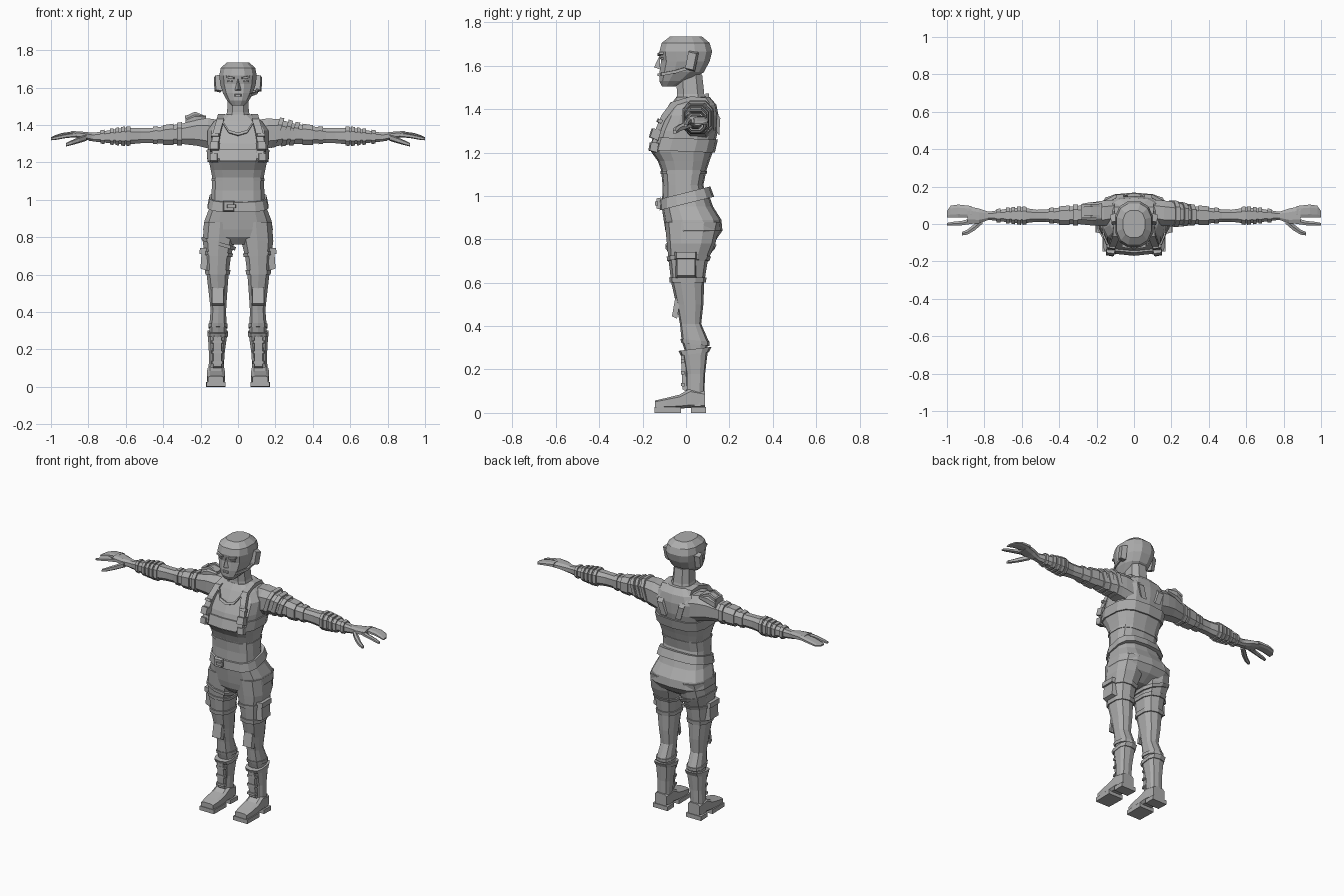
import bpy, math
from mathutils import Vector, Euler

grey = bpy.data.materials.new("plain grey")
grey.diffuse_color = (0.42, 0.42, 0.42, 1)


def make(name, verts, faces, side=0):
    """side 0: as given, 1: also mirrored across x, -1: only the mirrored copy."""
    vs, fs = [], []
    if side >= 0:
        vs, fs = list(verts), list(faces)
    if side:
        k = len(vs)
        vs += [(-v[0], v[1], v[2]) for v in verts]
        fs += [[k + i for i in reversed(f)] for f in faces]
    me = bpy.data.meshes.new(name)
    me.from_pydata(vs, [], fs)
    me.materials.append(grey)
    ob = bpy.data.objects.new(name, me)
    bpy.context.collection.objects.link(ob)
    return ob


def bridge(name, rings, side=0, flip=False):
    n = len(rings[0])
    verts = [p for r in rings for p in r]
    faces = [[i * n + j, i * n + (j + 1) % n, (i + 1) * n + (j + 1) % n, (i + 1) * n + j]
             for i in range(len(rings) - 1) for j in range(n)]
    faces += [list(range(n))[::-1], list(range(len(verts) - n, len(verts)))]
    if flip:
        faces = [f[::-1] for f in faces]
    return make(name, verts, faces, side)


def loft(name, axis, rows, n=10, p=0.75, side=0, tilt=(0, 0)):
    """rows: (t, a0, a1, b0, b1), rounded-box sections along an axis."""
    rings = []
    for t, a0, a1, b0, b1 in rows:
        ring = []
        for k in range(n):
            w = 2 * math.pi * (k + 0.5) / n
            c, s = math.cos(w), math.sin(w)
            da = math.copysign(abs(c) ** p, c) * (a1 - a0) / 2
            db = math.copysign(abs(s) ** p, s) * (b1 - b0) / 2
            a, b, u = (a0 + a1) / 2 + da, (b0 + b1) / 2 + db, t + tilt[0] * da + tilt[1] * db
            ring.append({'z': (a, b, u), 'x': (u, a, b), 'y': (a, u, b)}[axis])
        rings.append(ring)
    rising = rows[-1][0] > rows[0][0]
    return bridge(name, rings, side, flip=(axis == 'y') == rising)


def cuff(name, axis, rows, t0, t1, grow=0.008, **kw):
    """A band that follows a lofted limb between t0 and t1."""
    def at(t):
        for r, q in zip(rows, rows[1:]):
            if min(r[0], q[0]) <= t <= max(r[0], q[0]):
                f = (t - r[0]) / (q[0] - r[0])
                return [x + (y - x) * f for x, y in zip(r, q)][1:]
    out = []
    for t in (t0, t1):
        a0, a1, b0, b1 = at(t)
        out.append((t, a0 - grow, a1 + grow, b0 - grow, b1 + grow))
    return loft(name, axis, out, **kw)


def box(name, loc, size, rot=(0, 0, 0), side=0, taper=0.85, face='y'):
    """Block whose outward face (-y or +x) is slightly smaller."""
    e = Euler([math.radians(r) for r in rot]).to_matrix()
    rings = []
    for s, k in ((-1, 1), (1, taper)):
        q = [(-k, -k), (k, -k), (k, k), (-k, k)]
        pts = [(a, -s, b) if face == 'y' else (s, a, b) for a, b in q]
        rings.append([tuple(Vector(loc) + e @ Vector([c * d / 2 for c, d in zip(v, size)])) for v in pts])
    return bridge(name, rings, side)


def ribbon(name, pts, half, thick, side=0):
    h, t = Vector(half), Vector(thick)
    return bridge(name, [[tuple(Vector(p) + a * h + b * t) for a, b in
                          ((-1, -1), (1, -1), (1, 1), (-1, 1))] for p in pts], side)


# Torso, belt and pelvis
torso = [(0.98, -.145, .145, -.11, .10), (1.05, -.143, .143, -.108, .08), (1.12, -.14, .14, -.115, .095),
         (1.16, -.148, .148, -.13, .108), (1.205, -.158, .158, -.162, .125), (1.30, -.165, .165, -.135, .147),
         (1.37, -.165, .165, -.10, .15), (1.42, -.13, .13, -.07, .14), (1.455, -.075, .075, -.045, .11)]
loft("torso", 'z', torso, n=14, p=.65)
cuff("chest_band", 'z', torso, 1.205, 1.265, .008, n=14, p=.65, tilt=(0, -.04))
cuff("waist_hem", 'z', torso, 1.10, 1.115, .004, n=14, p=.65)
pelvis = [(1.02, -.143, .143, -.108, .10), (.95, -.158, .158, -.112, .125), (.89, -.182, .182, -.103, .163),
          (.84, -.19, .19, -.095, .168), (.80, -.17, .17, -.085, .14), (.76, -.05, .05, -.05, .08)]
loft("pelvis", 'z', pelvis[::-1], n=14, p=.7)
cuff("belt", 'z', pelvis, .965, 1.015, .01, n=14, p=.65, tilt=(0, .25))
box("belt_buckle", (-.05, -.125, .965), (.06, .02, .055))
box("buckle_clasp", (-.035, -.137, .965), (.05, .014, .02))

# Neck, head and face
loft("neck", 'z', [(1.43, -.075, .075, -.05, .10), (1.47, -.062, .062, -.045, .088),
                   (1.56, -.056, .056, -.05, .078)], n=8)
loft("head", 'z', [(1.505, -.035, .035, -.112, -.045), (1.53, -.06, .06, -.125, .02), (1.57, -.083, .083, -.125, .085),
                   (1.62, -.098, .098, -.118, .112), (1.665, -.103, .103, -.126, .124),
                   (1.705, -.095, .095, -.115, .112), (1.735, -.06, .06, -.075, .075)], n=12, p=.8)
make("nose", [(0, -.12, 1.65), (-.018, -.12, 1.583), (.018, -.12, 1.583), (0, -.147, 1.593)],
     [[0, 1, 3], [0, 3, 2], [1, 2, 3], [0, 2, 1]])
box("brow", (.042, -.118, 1.654), (.05, .02, .012), (0, -8, 12), side=1)
box("eye", (.042, -.113, 1.634), (.034, .015, .01), (0, 0, 15), side=1, taper=.6)
box("lips", (0, -.124, 1.558), (.046, .014, .017), taper=.6)
box("ear", (.108, .025, 1.622), (.032, .045, .09), (-12, 0, -12), side=1, face='x')
ribbon("mouthpiece_arm", [(.106, .01, 1.59), (.098, -.05, 1.572), (.068, -.115, 1.56)], (0, 0, .007), (.005, .002, 0))

# Harness straps with front pouches, neckline and back seam
ribbon("shoulder_strap", [(.118, -.155, 1.21), (.122, -.13, 1.30), (.112, -.105, 1.36), (.095, -.06, 1.42),
                          (.088, .03, 1.447), (.085, .10, 1.44), (.075, .15, 1.37), (.05, .145, 1.29)],
       (.019, 0, 0), (0, .008, -.012), side=1)
box("strap_pouch", (.125, -.143, 1.285), (.05, .04, .05), (-18, 0, 8), side=1)
box("strap_clip", (.122, -.122, 1.345), (.048, .02, .018), (-25, 0, 8), side=1)
box("lower_pouch", (.128, -.15, 1.225), (.045, .035, .045), (-10, 0, 10), side=1)
ribbon("neckline", [(-.088, -.068, 1.425), (-.05, -.107, 1.365), (0, -.115, 1.35), (.05, -.107, 1.365),
                    (.088, -.068, 1.425)], (0, .004, .007), (0, -.005, .002))

# Arms
arm = [(.09, .0, .135, 1.25, 1.43), (.16, -.015, .13, 1.27, 1.44), (.22, -.012, .12, 1.285, 1.435),
       (.30, -.003, .10, 1.295, 1.41), (.40, .0, .09, 1.298, 1.395), (.47, .01, .08, 1.302, 1.385),
       (.52, .01, .078, 1.30, 1.385), (.60, .0, .09, 1.292, 1.388), (.68, .008, .083, 1.30, 1.375),
       (.77, .02, .068, 1.31, 1.36), (.80, .018, .07, 1.315, 1.36)]
loft("arm", 'x', arm, n=8, side=1)
for i, x in enumerate((.575, .605, .635, .665, .715)):
    cuff("forearm_wrap_%d" % (i + 1), 'x', arm, x, x + .02, .008, n=8, side=1)
cuff("elbow_band", 'x', arm, .43, .455, .006, n=8, side=1)
cuff("sleeve_end", 'x', arm, .345, .40, .007, n=8, side=1)
for i, x in enumerate((.20, .25, .29)):
    cuff("left_arm_wrap_%d" % (i + 1), 'x', arm, x, x + .025, .008, n=8, tilt=(0, .3))
cuff("right_arm_band", 'x', arm, .30, .325, .009, n=8, side=-1)

# Raised shoulder plate with a ring frame, on one side only
plate = [(.17, .02, .115, 1.42, 1.45), (.23, .015, .12, 1.40, 1.462), (.28, .02, .11, 1.38, 1.44)]
loft("shoulder_plate", 'x', plate, n=8, side=-1)
for y in (.04, .098):
    ribbon("shoulder_frame_side", [(-.175, y, 1.44), (-.23, y, 1.463), (-.28, y, 1.44)], (0, .008, 0), (0, 0, .008))
for x in (-.18, -.275):
    ribbon("shoulder_frame_end", [(x, .035, 1.443), (x, .103, 1.443)], (.008, 0, 0), (0, 0, .008))

# Hands: palm, splayed finger groups and thumb
loft("palm", 'x', [(.78, .02, .068, 1.312, 1.36), (.83, .0, .085, 1.325, 1.365), (.89, .0, .098, 1.335, 1.368)],
     n=8, side=1)
loft("outer_fingers", 'x', [(.87, .033, .098, 1.338, 1.368), (.94, .034, .106, 1.335, 1.358),
                            (.98, .034, .10, 1.328, 1.345), (1.0, .035, .07, 1.325, 1.335)], n=8, side=1)
loft("index_finger", 'x', [(.86, .0, .035, 1.335, 1.362), (.92, -.008, .018, 1.33, 1.352),
                           (.975, -.01, .012, 1.32, 1.34), (1.0, -.01, .006, 1.318, 1.33)], n=6, side=1)
loft("thumb", 'x', [(.81, .0, .04, 1.315, 1.35), (.85, -.035, .005, 1.303, 1.335), (.89, -.058, -.028, 1.292, 1.318),
                    (.92, -.062, -.042, 1.285, 1.303)], n=6, side=1)

# Legs
leg = [(.27, .06, .152, .0, .09), (.33, .06, .155, -.02, .105), (.41, .062, .148, -.028, .07),
       (.50, .056, .158, -.045, .08), (.60, .048, .17, -.068, .084), (.70, .035, .18, -.08, .10),
       (.78, .014, .192, -.088, .135), (.88, .006, .184, -.098, .16)]
loft("leg", 'z', leg, n=10, side=1)
cuff("thigh_strap_low", 'z', leg, .60, .625, .007, side=1)
cuff("thigh_strap_high", 'z', leg, .70, .72, .007, side=1, tilt=(.08, 0))
cuff("right_hip_strap", 'z', leg, .755, .775, .008, side=-1, tilt=(.3, 0))
box("thigh_pouch", (.18, .0, .68), (.035, .095, .115), (0, -4, 0), side=1, face='x')
box("pouch_flap", (.187, .0, .725), (.036, .105, .035), (0, -4, 0), side=1, face='x')
box("knee_pad", (.108, -.045, .485), (.07, .025, .10), (-10, 0, 0), side=1)
cuff("knee_hem", 'z', leg, .315, .335, .006, side=1, tilt=(0, -.1))

# Boots with cuffs, lacing panels and split soles
boot = [(.03, .072, .163, .0, .088), (.10, .075, .158, .0, .085), (.18, .07, .157, .0, .088),
        (.28, .056, .163, -.018, .10)]
loft("boot_shaft", 'z', boot, n=10, p=.65, side=1)
loft("boot_cuff", 'z', [(.272, .052, .166, -.024, .105), (.295, .052, .166, -.035, .118)], p=.65, side=1,
     tilt=(0, .12))
box("boot_tongue", (.11, -.01, .19), (.05, .02, .19), (3, 0, 0), side=1)
for i in range(3):
    box("boot_buckle_%d" % (i + 1), (.11, -.015, .13 + i * .055), (.066, .018, .016), side=1)
loft("foot", 'y', [(.088, .075, .16, .02, .10), (.02, .07, .165, .02, .115), (-.03, .068, .168, .02, .085),
                   (-.09, .068, .168, .02, .07), (-.142, .076, .162, .02, .058)], n=8, p=.45, side=1)
for part, y, d in (("front_sole", -.085, .122), ("heel", .057, .07)):
    box(part, (.118, y, .0135), (.104, d, .027), side=1, taper=.96)
